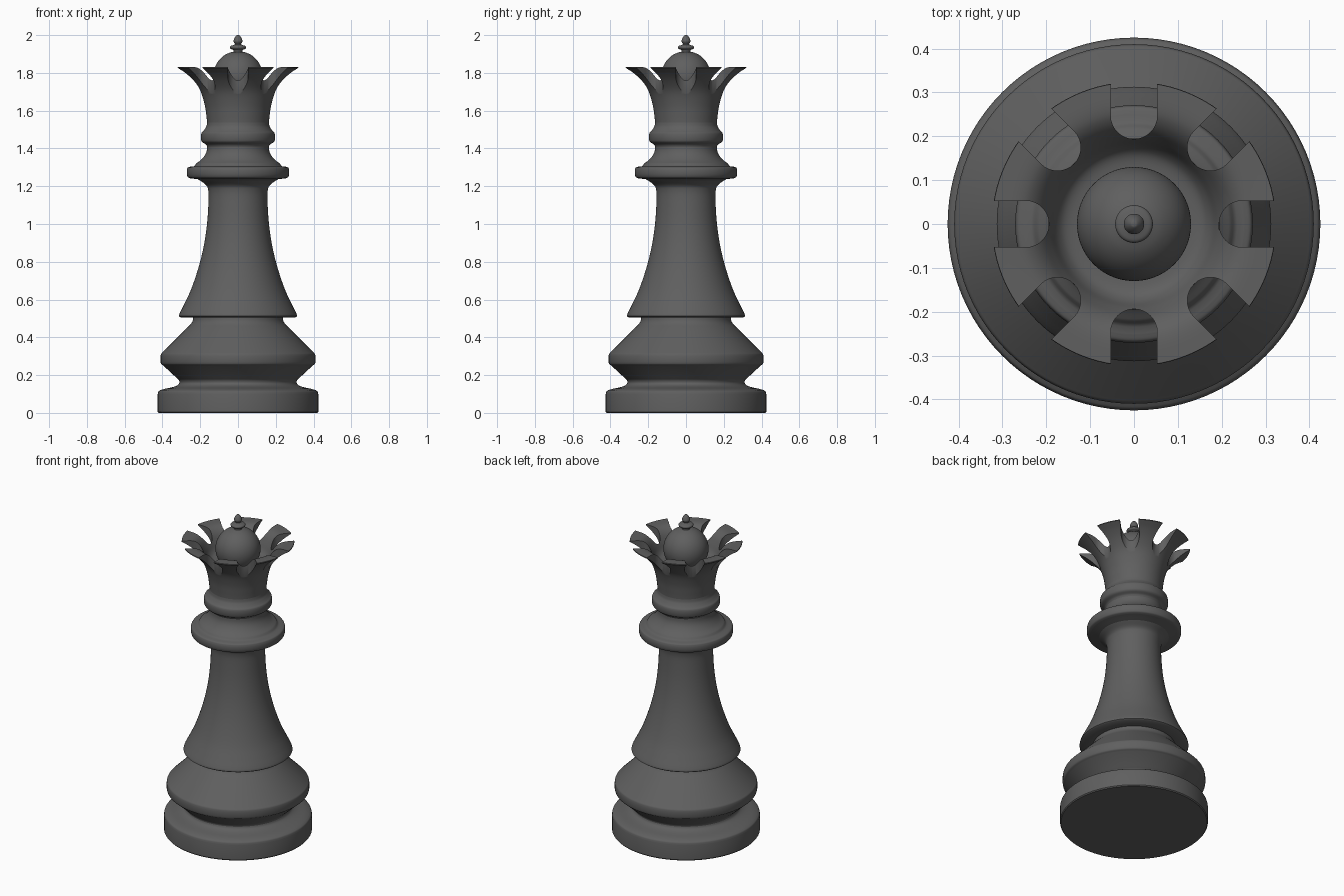
import bpy, bmesh, math
from mathutils import Vector, Matrix

if "Cube" in bpy.data.objects:
    bpy.data.objects.remove(bpy.data.objects["Cube"])

SEGMENTS = 96
PRONGS = 8

charcoal = bpy.data.materials.new("charcoal_grey")
charcoal.use_nodes = True
colour = (.115, .115, .115, 1)
charcoal.diffuse_color = colour
for node in charcoal.node_tree.nodes:
    if node.type == 'BSDF_PRINCIPLED':
        node.inputs["Base Color"].default_value = colour


def smooth_curve(points, steps=5):
    """Catmull-Rom curve through the given (radius, height) points."""
    if len(points) < 3:
        return [Vector(p) for p in points]
    p = [Vector(q) for q in points]
    p = [p[0] * 2 - p[1]] + p + [p[-1] * 2 - p[-2]]
    result = []
    for a, b, c, d in zip(p, p[1:], p[2:], p[3:]):
        for i in range(steps):
            t = i / steps
            result.append((b * 2 + (c - a) * t + (a * 2 - b * 5 + c * 4 - d) * t ** 2
                           + (b * 3 - a - c * 3 + d) * t ** 3) / 2)
    return result + [p[-2]]


def finish(name, bm):
    mesh = bpy.data.meshes.new(name)
    bmesh.ops.recalc_face_normals(bm, faces=bm.faces[:])
    bm.to_mesh(mesh)
    bm.free()
    mesh.materials.append(charcoal)
    obj = bpy.data.objects.new(name, mesh)
    bpy.context.collection.objects.link(obj)
    return obj


def activate(obj):
    bpy.ops.object.select_all(action='DESELECT')
    obj.select_set(True)
    bpy.context.view_layer.objects.active = obj


def shade(obj):
    activate(obj)
    bpy.ops.object.shade_smooth_by_angle(angle=math.radians(38))


def lathe(name, *sections):
    """Turn a solid from curved sections, closed onto the axis at both ends."""
    outline = [p for s in sections for p in smooth_curve(s)]
    outline = [Vector((0, outline[0].y))] + outline + [Vector((0, outline[-1].y))]
    bm = bmesh.new()
    verts = [bm.verts.new((max(p.x, 0), 0, p.y)) for p in outline]
    edges = [bm.edges.new(pair) for pair in zip(verts, verts[1:])]
    bmesh.ops.spin(bm, geom=verts + edges, cent=(0, 0, 0), axis=(0, 0, 1),
                   angle=math.tau, steps=SEGMENTS)
    bmesh.ops.remove_doubles(bm, verts=bm.verts[:], dist=.0001)
    return finish(name, bm)


# Plinth with a rounded shoulder
base = lathe("base",
             [(.42, 0), (.425, .006)],
             [(.425, .1), (.421, .113), (.41, .121)],
             [(.385, .128), (.34, .138), (.316, .15), (.308, .165)])

# Double-cone waist above the plinth
waist = lathe("waist",
              [(.308, .15), (.312, .172), (.328, .188)],
              [(.395, .25), (.406, .258), (.41, .268)],
              [(.41, .3), (.407, .312), (.398, .322)],
              [(.27, .45), (.25, .47), (.24, .488), (.237, .51)])

# Flared column
column = lathe("column",
               [(.235, .505), (.305, .506)],
               [(.313, .512), (.311, .522), (.303, .54)],
               [(.295, .555), (.25, .65), (.209, .77), (.18, .89),
                (.163, 1.01), (.156, 1.13), (.158, 1.18), (.168, 1.205), (.2, 1.23)])

# Wide collar ring with a concave cone on top
ring = lathe("collar_ring",
             [(.19, 1.225), (.215, 1.238)],
             [(.25, 1.241), (.265, 1.248), (.271, 1.262)],
             [(.271, 1.285), (.266, 1.298), (.25, 1.304)],
             [(.235, 1.305), (.226, 1.312)],
             [(.222, 1.32), (.195, 1.34), (.175, 1.365), (.165, 1.39), (.163, 1.42)])

# Narrow upper collar
upper = lathe("upper_collar",
              [(.163, 1.41), (.17, 1.421), (.184, 1.43)],
              [(.19, 1.434), (.195, 1.443)],
              [(.195, 1.475), (.192, 1.484), (.184, 1.492)],
              [(.176, 1.502), (.167, 1.518), (.163, 1.54)])

# Flaring crown with a hollow bowl
crown = lathe("crown",
              [(.163, 1.53), (.167, 1.57), (.176, 1.63), (.198, 1.7),
               (.236, 1.755), (.28, 1.797), (.324, 1.827)],
              [(.323, 1.832), (.27, 1.83), (.24, 1.82), (.215, 1.797),
               (.194, 1.76), (.175, 1.72), (.15, 1.7), (.1, 1.695)])

# Round-ended notches that part the rim into prongs
bm = bmesh.new()
half = .053
plan = [(.4, -half), (.4, half)]
for i in range(17):
    a = math.pi * (.5 + i / 16)
    plan.append((.247 + half * math.cos(a), half * math.sin(a)))
for k in range(PRONGS):
    turn = Matrix.Rotation(math.tau * k / PRONGS, 4, 'Z')
    face = bm.faces.new([bm.verts.new(turn @ Vector((x, y, 1.6))) for x, y in plan])
    grown = bmesh.ops.extrude_face_region(bm, geom=[face], use_keep_orig=True)
    top = [v for v in grown["geom"] if isinstance(v, bmesh.types.BMVert)]
    bmesh.ops.translate(bm, verts=top, vec=(0, 0, .35))
cutter = finish("notch_cutter", bm)
cutter.hide_render = True

notches = crown.modifiers.new("notches", 'BOOLEAN')
notches.operation = 'DIFFERENCE'
notches.solver = 'EXACT'
notches.object = cutter
activate(crown)
bpy.ops.object.modifier_apply(modifier=notches.name)
bpy.data.objects.remove(cutter)

# Dome inside the crown
centre, radius = 1.785, .13
arc = [(radius * math.cos(a), centre + radius * math.sin(a))
       for a in (math.pi * (i / 12 - .5) for i in range(1, 12))]
dome = lathe("dome", arc)

# Finial: small disc, neck and bead
finial = lathe("finial",
               [(.024, 1.9), (.024, 1.92), (.038, 1.927), (.043, 1.935), (.038, 1.943),
                (.022, 1.948), (.016, 1.953), (.022, 1.963), (.023, 1.972),
                (.017, 1.987), (.008, 1.998), (.001, 2)])

for part in (base, waist, column, ring, upper, crown, dome, finial):
    shade(part)
